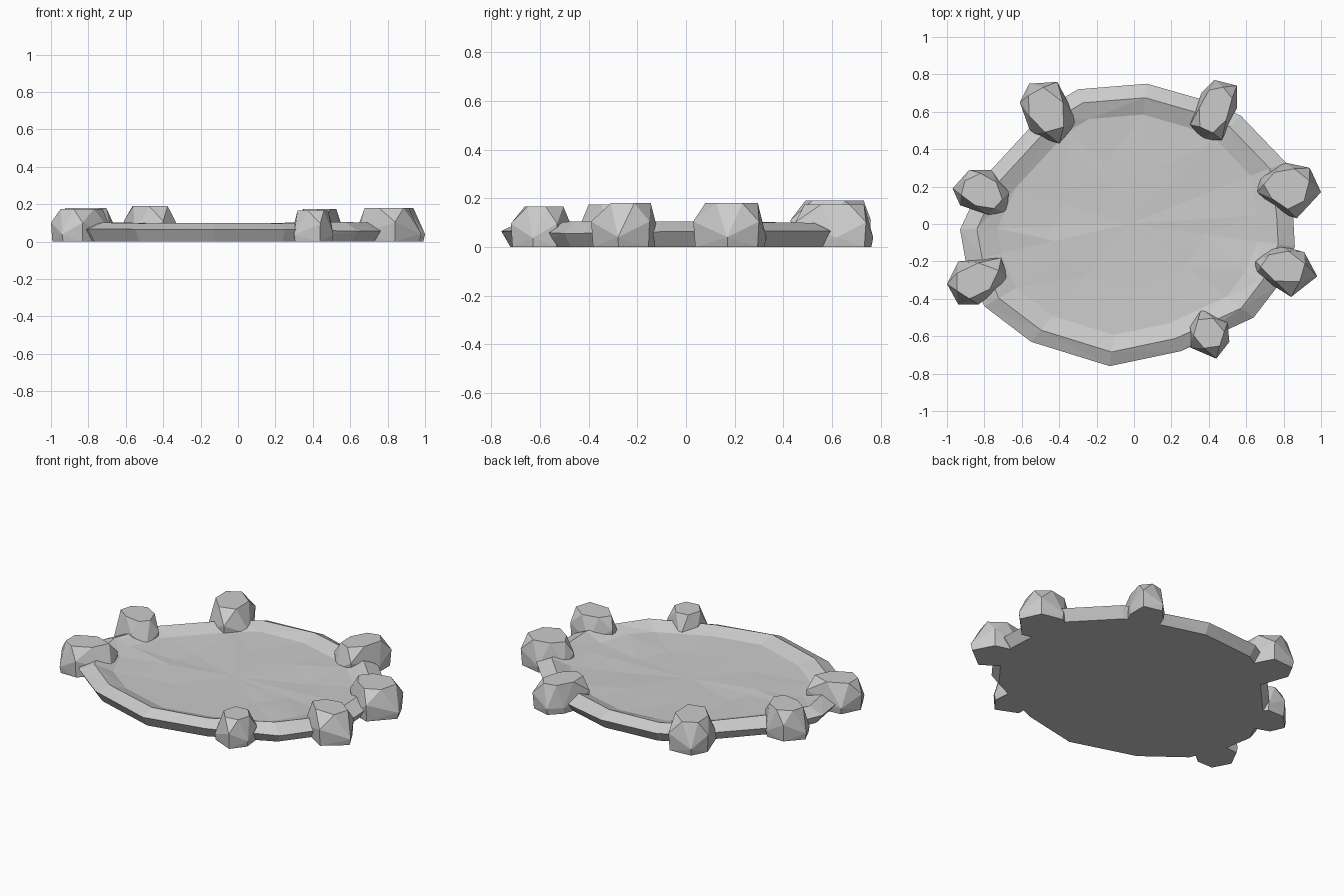
import bpy
import bmesh
import math
import random
from mathutils import Vector

random.seed(4)

cube = bpy.data.objects.get("Cube")
if cube:
    bpy.data.objects.remove(cube, do_unlink=True)

GREY = (0.6, 0.6, 0.6, 1)
stone = bpy.data.materials.new("stone grey")
stone.use_nodes = True
stone.diffuse_color = GREY
stone.node_tree.nodes["Principled BSDF"].inputs["Base Color"].default_value = GREY


def finish(bm, name):
    """Turn a bmesh into a flat-shaded stone object."""
    bmesh.ops.recalc_face_normals(bm, faces=bm.faces)
    mesh = bpy.data.meshes.new(name)
    bm.to_mesh(mesh)
    bm.free()
    mesh.materials.append(stone)
    obj = bpy.data.objects.new(name, mesh)
    bpy.context.collection.objects.link(obj)
    return obj


def add_ring(bm, outline, centre, scale, height, jitter=0.0):
    """Add a scaled copy of an outline as a loop of vertices."""
    ring = []
    for x, y in outline:
        p = centre + (Vector((x, y)) - centre) * scale
        z = height + random.uniform(-jitter, jitter)
        ring.append(bm.verts.new((p.x, p.y, z)))
    return ring


def bridge(bm, lower, upper):
    """Join two equal loops with triangles, alternating the diagonal."""
    n = len(lower)
    for i in range(n):
        j = (i + 1) % n
        a, b, c, d = lower[i], lower[j], upper[j], upper[i]
        pairs = ((a, b, c), (a, c, d)) if i % 2 else ((a, b, d), (b, c, d))
        for tri in pairs:
            bm.faces.new(tri)


# Shallow dish: undercut side, raised lip, sunken uneven floor
shore = [(-.13, -.76), (.25, -.68), (.64, -.5), (.77, -.33), (.86, -.12),
         (.85, .06), (.81, .33), (.57, .58), (.35, .67), (.07, .75),
         (-.3, .72), (-.45, .63), (-.8, .25), (-.93, -.03), (-.9, -.2),
         (-.8, -.44), (-.55, -.63)]
middle = Vector((-.03, 0))
bm = bmesh.new()
profile = [(.95, 0, 0), (1, .06, .008), (.9, .1, .006),
           (.78, .067, .006), (.45, .06, .005)]
rings = [add_ring(bm, shore, middle, *step) for step in profile]
for lower, upper in zip(rings, rings[1:]):
    bridge(bm, lower, upper)
bm.faces.new(rings[0])
hub = bm.verts.new((middle.x, middle.y, .06))
last = rings[-1]
for i, v in enumerate(last):
    bm.faces.new((v, last[(i + 1) % len(last)], hub))
finish(bm, "pond_basin")


# Boulders: faceted hulls with a flat top and a flat base
def boulder(name, height, outline):
    bm = bmesh.new()
    centre = sum((Vector(p) for p in outline), Vector((0, 0))) / len(outline)
    add_ring(bm, outline, centre, .95, 0)
    waist = add_ring(bm, outline, centre, 1, height * .4)
    for i, v in enumerate(waist):
        v.co.z += height * (.18 if i % 2 else -.18)
    # The top is an irregular polygon between the waist corners
    mids = [((a[0] + b[0]) / 2, (a[1] + b[1]) / 2)
            for a, b in zip(outline, outline[1:] + outline[:1])]
    add_ring(bm, mids, centre + Vector((-.01, .03)) , .8, height)
    hull = bmesh.ops.convex_hull(bm, input=bm.verts)
    loose = [v for v in hull["geom_interior"] if isinstance(v, bmesh.types.BMVert)]
    bmesh.ops.delete(bm, geom=loose, context="VERTS")
    bmesh.ops.dissolve_limit(bm, angle_limit=math.radians(4),
                             verts=bm.verts, edges=bm.edges)
    return finish(bm, name)


boulder("back_right_boulder", .19, [
    (-.56, .75), (-.41, .76), (-.3, .55), (-.4, .43), (-.55, .48), (-.61, .65)])
boulder("back_left_boulder", .175, [
    (.43, .77), (.55, .74), (.55, .62), (.47, .45), (.37, .45), (.3, .53), (.36, .7)])
boulder("right_rear_boulder", .18, [
    (-.97, .19), (-.88, .29), (-.76, .29), (-.67, .17), (-.68, .06), (-.78, .05), (-.93, .1)])
boulder("right_front_boulder", .175, [
    (-.94, -.2), (-.71, -.18), (-.67, -.3), (-.83, -.43), (-.94, -.43), (-1, -.32)])
boulder("left_rear_boulder", .18, [
    (.8, .33), (.94, .3), (1, .17), (.87, .03), (.78, .06), (.66, .17), (.67, .25)])
boulder("left_front_boulder", .18, [
    (.76, -.11), (.91, -.15), (.98, -.28), (.84, -.39), (.65, -.27), (.65, -.2)])
boulder("front_boulder", .165, [
    (.36, -.45), (.5, -.53), (.51, -.63), (.44, -.72), (.3, -.66), (.3, -.55)])
